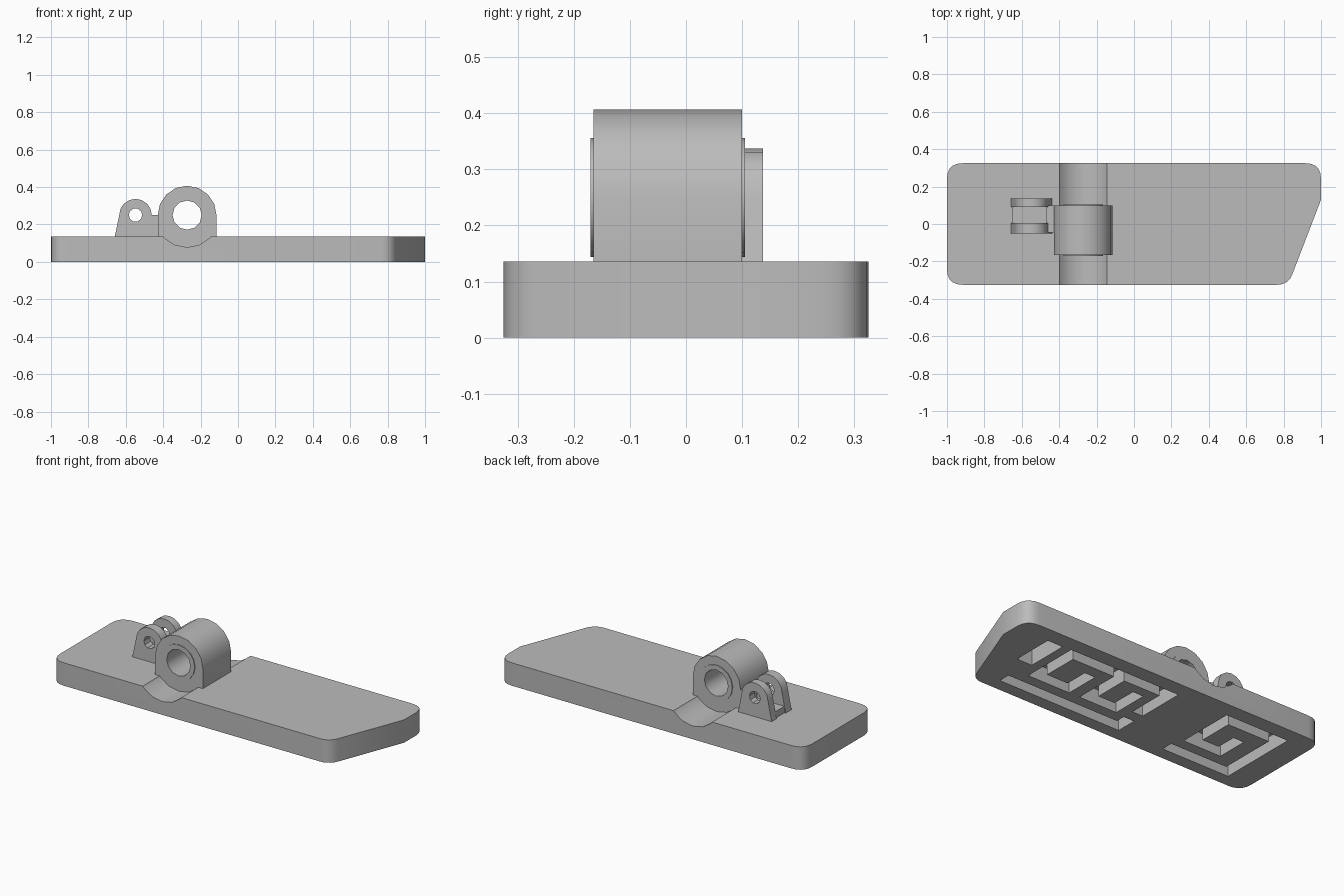
import bpy
from math import cos, sin, pi, radians
from mathutils import Vector

if "Cube" in bpy.data.objects:
    bpy.data.objects.remove(bpy.data.objects["Cube"])

grey = bpy.data.materials.new("plain grey")
grey.use_nodes = True
colour = (0.5, 0.5, 0.5, 1)
grey.diffuse_color = colour
grey.node_tree.nodes["Principled BSDF"].inputs["Base Color"].default_value = colour


def prism(name, outline, low, high, axis="Z"):
    """Extrude an outline along Z, or an x-z outline along Y."""
    n = len(outline)

    def place(p, d):
        return (p[0], p[1], d) if axis == "Z" else (p[0], d, p[1])
    verts = [place(p, d) for d in (low, high) for p in outline]
    faces = [list(range(n))[::-1], list(range(n, 2 * n))]
    faces += [[i, (i + 1) % n, (i + 1) % n + n, i + n] for i in range(n)]
    if axis == "Y":
        faces = [f[::-1] for f in faces]
    mesh = bpy.data.meshes.new(name)
    mesh.from_pydata(verts, [], faces)
    mesh.materials.append(grey)
    obj = bpy.data.objects.new(name, mesh)
    bpy.context.collection.objects.link(obj)
    return obj


def arc(cx, cz, r, start, end, steps):
    angles = [radians(start + (end - start) * i / steps) for i in range(steps + 1)]
    return [(cx + r * cos(a), cz + r * sin(a)) for a in angles]


def circle(cx, cz, r, n):
    return arc(cx, cz, r, 0, 360, n)[:-1]


def box(name, x0, x1, y0, y1, z0, z1):
    return prism(name, [(x0, y0), (x1, y0), (x1, y1), (x0, y1)], z0, z1)


def cut(target, cutter):
    cutter.hide_render = True
    mod = target.modifiers.new("cut", "BOOLEAN")
    mod.operation = "DIFFERENCE"
    mod.solver = "EXACT"
    mod.object = cutter
    bpy.context.view_layer.objects.active = target
    bpy.ops.object.modifier_apply(modifier=mod.name)
    bpy.data.objects.remove(cutter)


def rounded(corners, steps=5):
    """Round each (x, y, length) corner with a quadratic curve."""
    points = []
    for i, (x, y, r) in enumerate(corners):
        p = Vector((x, y))
        if r == 0:
            points.append((x, y))
            continue
        a = p + (Vector(corners[i - 1][:2]) - p).normalized() * r
        b = p + (Vector(corners[(i + 1) % len(corners)][:2]) - p).normalized() * r
        for k in range(steps + 1):
            t = k / steps
            points.append(tuple(a * (1 - t) ** 2 + p * 2 * t * (1 - t) + b * t * t))
    return points


# Base plate with one slanted corner
top = 0.136
plate = prism("base_plate", rounded([
    (-1, -0.325, 0.085), (0.825, -0.325, 0.06), (1, 0.13, 0),
    (1, 0.325, 0.085), (-1, 0.325, 0.085)]), 0, top)

# Round trench under the barrel
bx, bz = -0.272, 0.25
cut(plate, prism("trench_cutter", circle(bx, bz, 0.172, 16), -0.5, 0.5, "Y"))

# Meander grooves in the underside
depth = 0.09
paths = [
    (0.1, [(0.73, 0.18), (0.73, 0.03)]),
    (0.07, [(0.67, -0.215), (-0.07, -0.215), (-0.07, -0.16)]),
    (0.07, [(0.38, 0.06), (0.38, -0.08), (0.59, -0.08), (0.59, 0.2),
            (0.24, 0.2), (0.24, -0.08), (0.06, -0.08), (0.06, 0.07)]),
    (0.07, [(0.24, 0.2), (-0.07, 0.2), (-0.07, -0.02)]),
    (0.07, [(-0.65, 0.04), (-0.65, -0.08), (-0.47, -0.08), (-0.47, 0.2),
            (-0.815, 0.2), (-0.815, -0.215), (-0.44, -0.215)]),
]
for width, path in paths:
    h = width / 2
    for (xa, ya), (xb, yb) in zip(path, path[1:]):
        cut(plate, box("groove_cutter", min(xa, xb) - h, max(xa, xb) + h,
                       min(ya, yb) - h, max(ya, yb) + h, -0.1, depth))

# Pivot barrel with a domed top and a foot resting in the trench
barrel = prism("pivot_barrel", arc(bx, bz, 0.157, 0, 180, 8) + [
    (bx - 0.157, 0.125), (bx - 0.11, 0.1), (bx, 0.06),
    (bx + 0.11, 0.1), (bx + 0.157, 0.125)], -0.165, 0.1, "Y")
cut(barrel, prism("bore_cutter", circle(bx, bz, 0.078, 12), -0.4, 0.4, "Y"))
parts = [plate, barrel]

# Thin collars on both barrel ends
for name, y0, y1 in (("front_collar", -0.17, -0.16), ("back_collar", 0.095, 0.105)):
    collar = prism(name, circle(bx, bz, 0.106, 16), y0, y1, "Y")
    cut(collar, prism("bore_cutter", circle(bx, bz, 0.078, 12), -0.4, 0.4, "Y"))
    parts.append(collar)

# Clevis: two drilled ears on a low foot
cx = -0.548
for name, y0, y1 in (("front_ear", -0.05, 0.005), ("back_ear", 0.09, 0.137)):
    ear = prism(name, [(-0.66, 0.13), (-0.438, 0.13)]
                + arc(cx, bz, 0.087, 0, 180, 8), y0, y1, "Y")
    cut(ear, prism("pin_cutter", circle(cx, bz, 0.036, 10), -0.4, 0.4, "Y"))
    parts.append(ear)
parts.append(box("clevis_foot", -0.65, -0.45, 0, 0.095, 0.13, 0.175))
parts.append(box("connecting_web", -0.47, -0.42, -0.045, 0.1, 0.13, 0.25))

# Smooth the curved faces, keep the edges sharp
bpy.ops.object.select_all(action="DESELECT")
for part in parts:
    part.select_set(True)
bpy.context.view_layer.objects.active = plate
bpy.ops.object.shade_smooth_by_angle(angle=radians(33))
